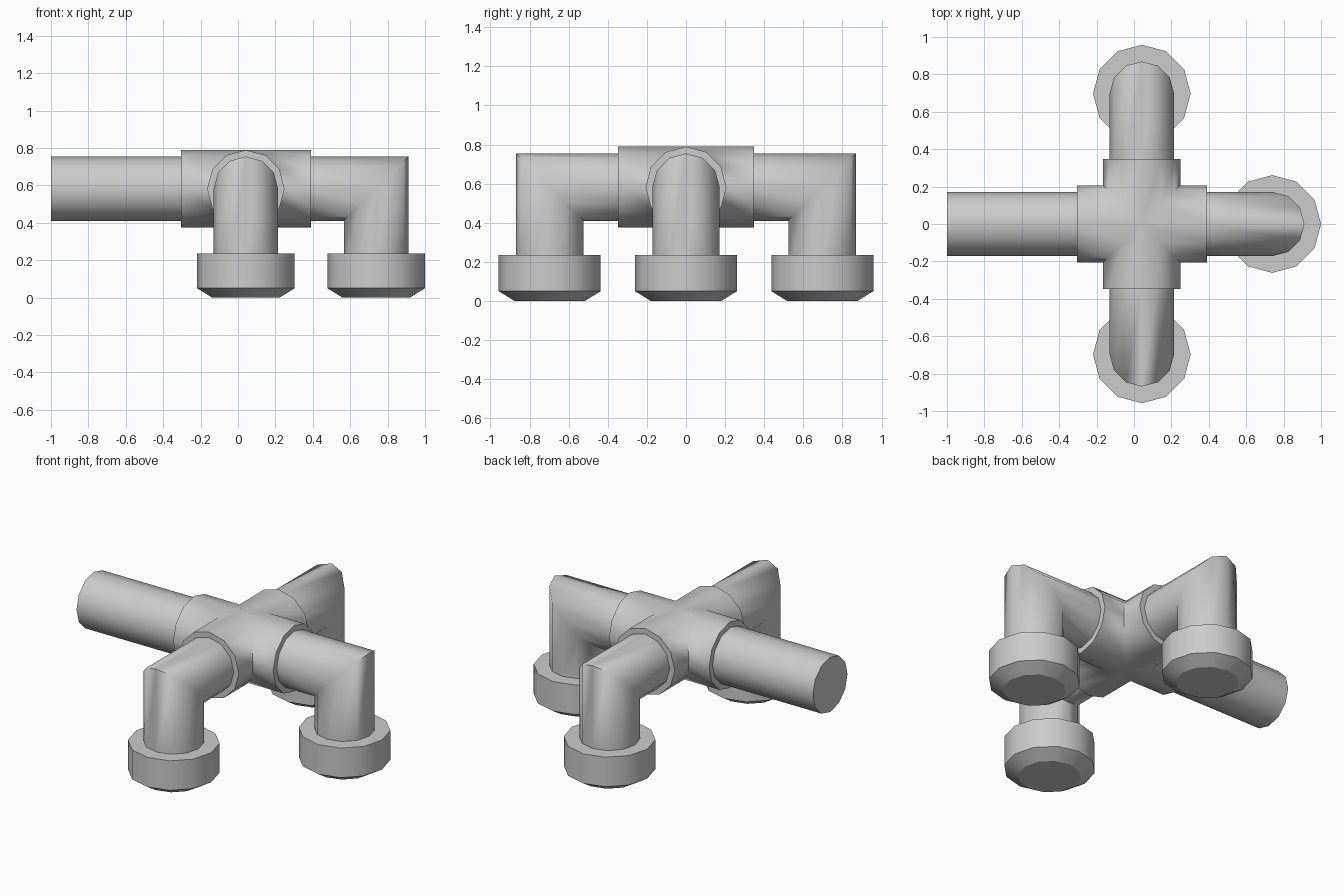
import bpy, bmesh
from math import sin, cos, pi, radians
from mathutils import Matrix, Vector

cube = bpy.data.objects.get("Cube")
if cube:
    bpy.data.objects.remove(cube, do_unlink=True)

SIDES = 12
PIPE_R, JOINT_R, CAP_R, FOOT_R = 0.172, 0.207, 0.261, 0.18
JOINT_LEN, REACH, END = 0.347, 0.697, 1.042
CAP_TOP, CHAMFER = 0.235, 0.05
CENTRE = Vector((0.042, 0, 0.582))

grey = bpy.data.materials.new("pipe grey")
grey.use_nodes = True
grey.diffuse_color = (0.6, 0.6, 0.6, 1)
grey.node_tree.nodes["Principled BSDF"].inputs["Base Color"].default_value = (0.6, 0.6, 0.6, 1)


def circle(r):
    return [(r * cos(2 * pi * i / SIDES), r * sin(2 * pi * i / SIDES)) for i in range(SIDES)]


def loft(bm, rings, close_end=False):
    """Skin a list of rings with quads, with an optional flat end."""
    loops = [[bm.verts.new(p) for p in ring] for ring in rings]
    for a, b in zip(loops, loops[1:]):
        for i in range(SIDES):
            j = (i + 1) % SIDES
            bm.faces.new((a[i], a[j], b[j], b[i]))
    if close_end:
        bm.faces.new(loops[-1])


def finish(name, bm, angle, turn=0):
    bmesh.ops.remove_doubles(bm, verts=bm.verts, dist=1e-4)
    bmesh.ops.recalc_face_normals(bm, faces=bm.faces)
    bm.transform(Matrix.Translation(CENTRE) @ Matrix.Rotation(turn, 4, "Z"))
    mesh = bpy.data.meshes.new(name)
    bm.to_mesh(mesh)
    bm.free()
    mesh.materials.append(grey)
    obj = bpy.data.objects.new(name, mesh)
    bpy.context.collection.objects.link(obj)
    bpy.ops.object.select_all(action="DESELECT")
    obj.select_set(True)
    bpy.context.view_layer.objects.active = obj
    bpy.ops.object.shade_smooth_by_angle(angle=radians(angle))


# Cross joint: four arms mitred together, each with a flat rim around its pipe
bm = bmesh.new()
for k in range(4):
    spin = Matrix.Rotation(k * pi / 2, 3, "Z")
    rings = [[(abs(y), y, z) for y, z in circle(JOINT_R)],
             [(JOINT_LEN, y, z) for y, z in circle(JOINT_R)],
             [(JOINT_LEN, y, z) for y, z in circle(PIPE_R)]]
    loft(bm, [[spin @ Vector(p) for p in ring] for ring in rings])
finish("cross_joint", bm, 65)

# Straight pipe with a closed end
bm = bmesh.new()
loft(bm, [[(x, y, z) for y, z in circle(PIPE_R)] for x in (JOINT_LEN, END)], True)
finish("straight_pipe", bm, 65, pi)

for side, turn in (("left", 0), ("back", pi / 2), ("front", -pi / 2)):
    # Elbow pipe with a sharp mitred corner
    bm = bmesh.new()
    section = circle(PIPE_R)
    loft(bm, [[(JOINT_LEN, y, z) for y, z in section],
              [(REACH + z, y, z) for y, z in section],
              [(REACH + z, y, CAP_TOP - CENTRE.z) for y, z in section]])
    finish(side + "_elbow_pipe", bm, 65, turn)

    # End cap with a chamfered foot
    bm = bmesh.new()
    profile = ((PIPE_R, CAP_TOP), (CAP_R, CAP_TOP), (CAP_R, CHAMFER), (FOOT_R, 0))
    loft(bm, [[(REACH + x, y, h - CENTRE.z) for x, y in circle(r)] for r, h in profile], True)
    finish(side + "_end_cap", bm, 31, turn)
